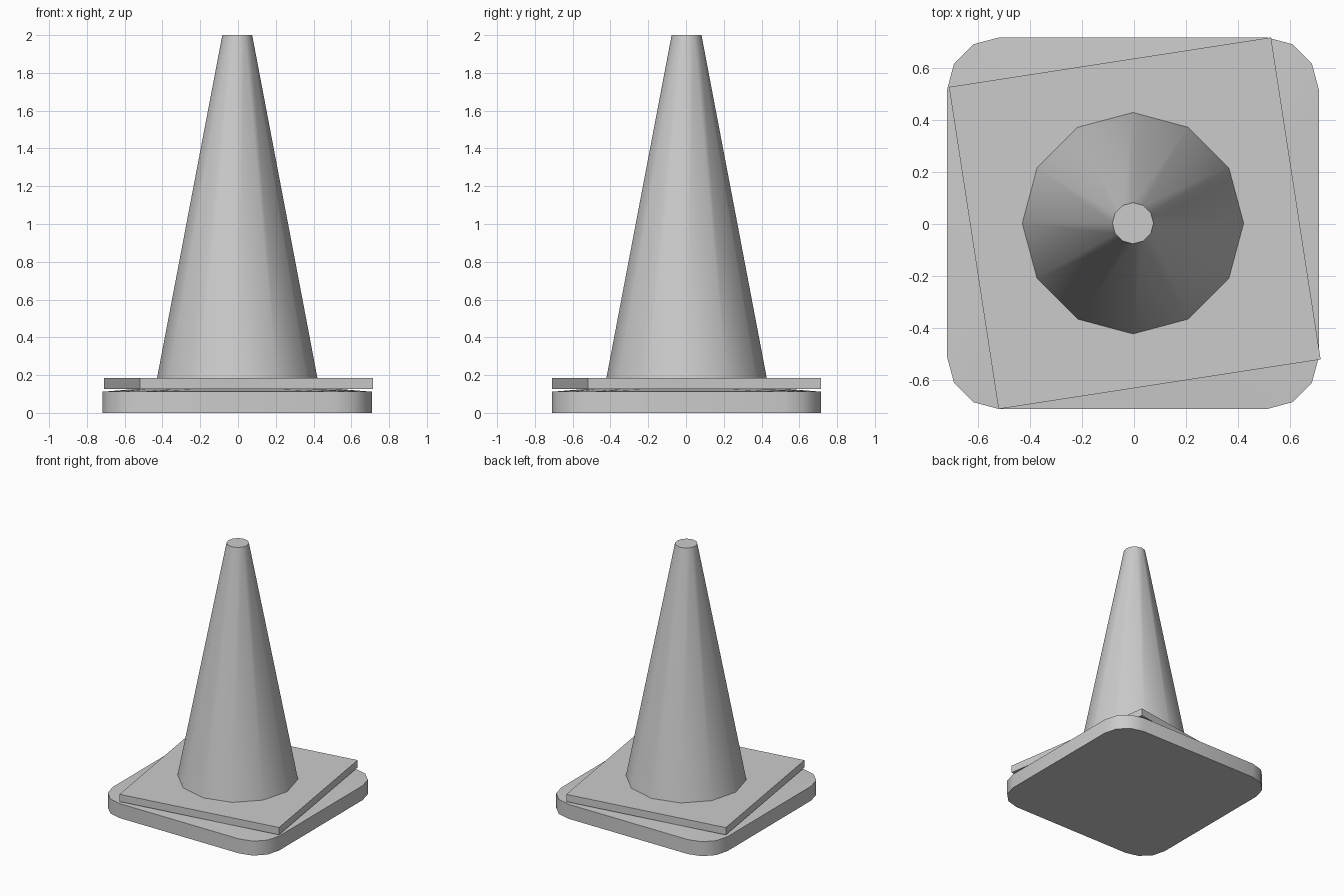
import bpy, bmesh
from math import cos, sin, pi, radians

cube = bpy.data.objects.get("Cube")
if cube:
    bpy.data.objects.remove(cube)

grey = bpy.data.materials.new("plain grey")
grey.use_nodes = True
color = (0.6, 0.6, 0.6, 1)
grey.diffuse_color = color
grey.node_tree.nodes["Principled BSDF"].inputs["Base Color"].default_value = color


def loop(bm, points, z):
    """Closed ring of vertices; returns its edges and vertices."""
    verts = [bm.verts.new((x, y, z)) for x, y in points]
    return [bm.edges.new((verts[i - 1], verts[i])) for i in range(len(verts))], verts


def ring(radius, sides, phase=0.0):
    return [(radius * cos(phase + 2 * pi * i / sides),
             radius * sin(phase + 2 * pi * i / sides)) for i in range(sides)]


def rounded_square(half, r, segments=3):
    pts = []
    for q in range(4):
        mid = q * pi / 2 + pi / 4
        cx, cy = [(half - r) * 2 ** 0.5 * f(mid) for f in (cos, sin)]
        for s in range(segments + 1):
            a = q * pi / 2 + s * pi / 2 / segments
            pts.append((cx + r * cos(a), cy + r * sin(a)))
    return pts


def bridge(bm, *loops):
    for a, b in zip(loops, loops[1:]):
        bmesh.ops.bridge_loops(bm, edges=a[0] + b[0])


def finish(bm, name, location):
    bmesh.ops.recalc_face_normals(bm, faces=bm.faces)
    mesh = bpy.data.meshes.new(name)
    bm.to_mesh(mesh)
    bm.free()
    mesh.materials.append(grey)
    obj = bpy.data.objects.new(name, mesh)
    obj.location = location
    bpy.context.collection.objects.link(obj)
    bpy.ops.object.select_all(action='DESELECT')
    obj.select_set(True)
    bpy.context.view_layer.objects.active = obj
    bpy.ops.object.shade_smooth_by_angle(angle=radians(40))
    return obj


# Cone body: rounded foot, gently sloped top, twelve-sided cone
bm = bmesh.new()
outline = rounded_square(0.713, 0.2)
foot_low = loop(bm, outline, 0)
foot_high = loop(bm, outline, 0.112)
cone_low = loop(bm, ring(0.434, 12), 0.135)
cone_top = loop(bm, ring(0.079, 12), 2.0)
bridge(bm, foot_low, foot_high, cone_low, cone_top)
bm.faces.new(foot_low[1])
bm.faces.new(cone_top[1])
finish(bm, "cone_body", (-0.004, 0.003, 0))

# Loose square collar, turned on the foot, with a fourteen-sided hole
bm = bmesh.new()
square = ring(0.625 * 2 ** 0.5, 4, pi / 4)
hole = ring(0.449, 14, -pi / 14)
loops = [loop(bm, square, 0.127), loop(bm, square, 0.184),
         loop(bm, hole, 0.184), loop(bm, hole, 0.127)]
bridge(bm, *loops, loops[0])
collar = finish(bm, "square_collar", (0.003, 0.003, 0))
collar.rotation_euler.z = radians(8.75)
